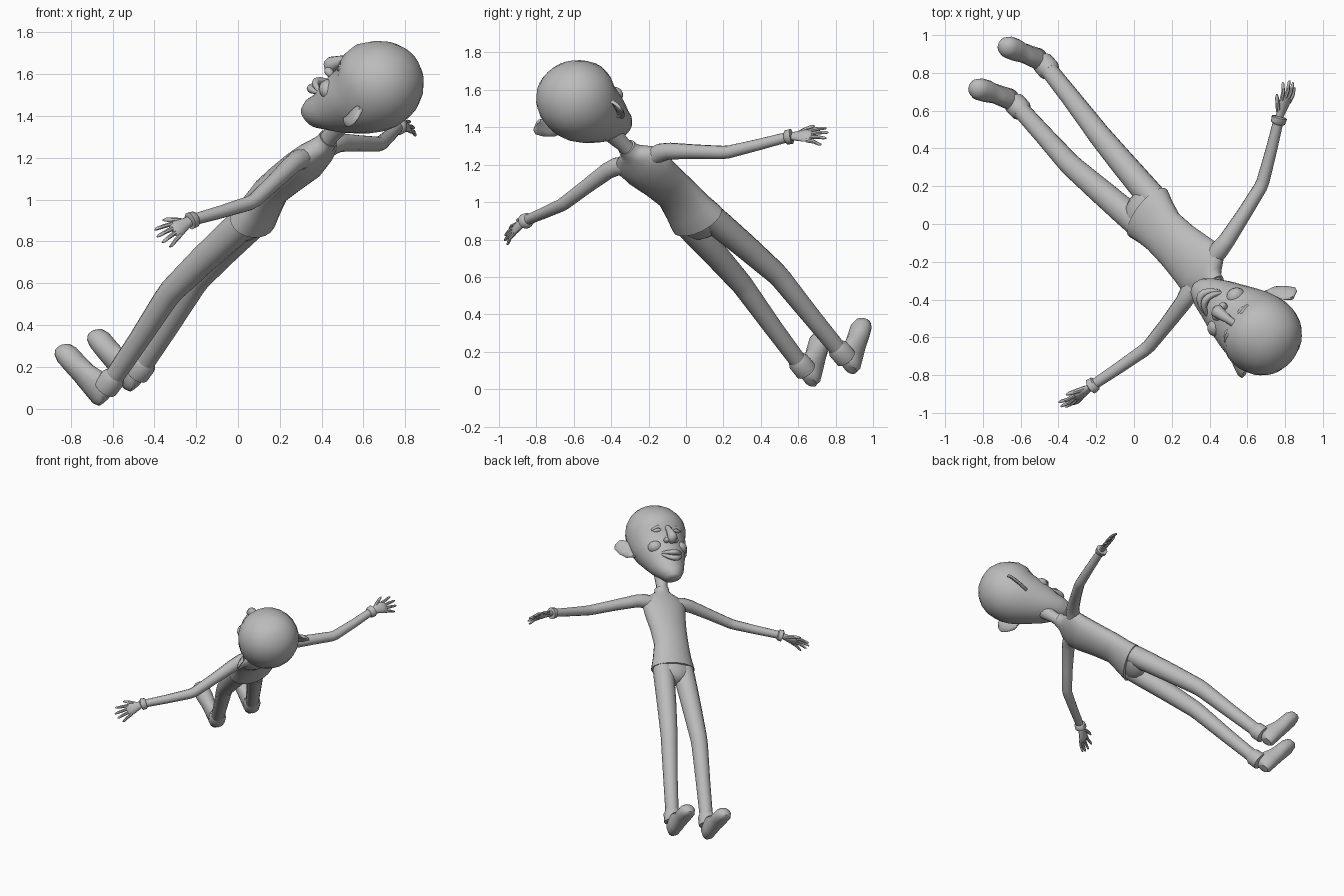
import bpy, bmesh, math
from mathutils import Vector, Matrix

# Figure frame: x = its left, -y = its front, z = its up; tilted as a whole
U = Vector((0.57, -0.584, 0.579)).normalized()
F = Vector((-0.606, 0.178, 0.775))
F = (F - U * F.dot(U)).normalized()
R = F.cross(U)
BODY = Matrix.Translation((0.06, 0.07, 0.90)) @ Matrix((-R, -F, U)).transposed().to_4x4()
# The head leans slightly to one side
HEAD = (BODY @ Matrix.Translation((0.02, 0, 1.0)) @ Matrix.Rotation(-0.06, 4, 'Y')
        @ Matrix.Translation((0, 0, -1.0)))

grey = bpy.data.materials.new("plain_grey")
grey.diffuse_color = (0.5, 0.5, 0.5, 1)


def finish(name, bm, frame):
    bmesh.ops.recalc_face_normals(bm, faces=bm.faces)
    mesh = bpy.data.meshes.new(name)
    bm.to_mesh(mesh)
    bm.free()
    mesh.transform(frame)
    mesh.materials.append(grey)
    ob = bpy.data.objects.new(name, mesh)
    bpy.context.collection.objects.link(ob)
    bpy.ops.object.select_all(action='DESELECT')
    ob.select_set(True)
    bpy.context.view_layer.objects.active = ob
    bpy.ops.object.shade_smooth_by_angle(angle=math.radians(50))
    return ob


def loft(name, stations, n=12, ref=(1, 0, 0), axis=None, frame=BODY, floor=None):
    """Skin elliptical rings: each station is (x, y, z, radius along ref, other radius)."""
    bm = bmesh.new()
    pts = [Vector(s[:3]) for s in stations]
    rings = []
    for i, s in enumerate(stations):
        t = Vector(axis) if axis else pts[min(i + 1, len(pts) - 1)] - pts[max(i - 1, 0)]
        t.normalize()
        a = Vector(ref)
        a = (a - t * a.dot(t)).normalized()
        b = t.cross(a)
        ring = []
        for k in range(n):
            w = 2 * math.pi * k / n
            p = pts[i] + a * s[3] * math.cos(w) + b * s[-1] * math.sin(w)
            if floor is not None:
                p.z = max(p.z, floor)
            ring.append(bm.verts.new(p))
        rings.append(ring)
    for r0, r1 in zip(rings, rings[1:]):
        for k in range(n):
            j = (k + 1) % n
            bm.faces.new((r0[k], r0[j], r1[j], r1[k]))
    bm.faces.new(rings[0])
    bm.faces.new(rings[-1])
    return finish(name, bm, frame)


def blob(name, pos, size, turn=0.0, frame=HEAD):
    bm = bmesh.new()
    bmesh.ops.create_uvsphere(bm, u_segments=14, v_segments=8, radius=1)
    bm.transform(Matrix.Translation(pos) @ Matrix.Rotation(turn, 4, 'Z')
                 @ Matrix.Diagonal((*size, 1)))
    return finish(name, bm, frame)


# Shirt, flared at the hem
loft("shirt", [(0, -c, z, w, d) for z, w, d, c in (
    (0.015, .165, .10, -.005), (.10, .145, .088, .01), (.20, .13, .08, .03),
    (.32, .135, .085, .02), (.45, .152, .088, .005), (.53, .165, .075, .005),
    (.585, .14, .06, .005), (.62, .075, .052, .005), (.635, .056, .05, .005),
    (.665, .052, .048, .01))], 20, axis=(0, 0, 1))

# Trouser seat
loft("trouser_seat", [(0, 0, .06, .13, .075), (0, 0, -.02, .145, .085),
                      (0, 0, -.07, .11, .07), (0, 0, -.10, .04, .04)], 16, axis=(0, 0, 1))

# Neck
loft("neck", [(0, -.005, .62, .045, .045), (.005, -.012, .70, .04, .042),
              (.015, -.02, .86, .06, .06)], 12, axis=(0, 0, 1))

# Head: height, half width, back and front
loft("head", [(0, -(k + f) / 2, z, w, (f - k) / 2) for z, w, k, f in (
    (.675, .035, .10, .185), (.69, .06, .07, .20), (.74, .095, .02, .21),
    (.80, .125, -.04, .20), (.86, .148, -.09, .212), (.92, .172, -.135, .212),
    (.98, .193, -.17, .21), (1.04, .207, -.19, .208), (1.09, .214, -.197, .236),
    (1.15, .212, -.195, .232), (1.21, .192, -.172, .20), (1.26, .157, -.135, .16),
    (1.295, .112, -.09, .113), (1.315, .055, -.035, .06), (1.32, .01, .005, .02))],
    24, axis=(0, 0, 1), frame=HEAD)

# Nose
loft("nose", [(0, -.205, 1.075, .02, .015), (0, -.228, 1.03, .022, .025),
              (0, -.248, .98, .032, .036), (0, -.25, .95, .036, .034),
              (0, -.235, .925, .02, .02)], 10, axis=(0, 0, 1), frame=HEAD)

# Smiling lips around a row of teeth
for name, dip, mid, r in (("upper_lip", .03, .24, .014), ("lower_lip", .075, .235, .016)):
    arc = []
    for i in range(9):
        t = i / 4 - 1
        k = 1 - t * t
        arc.append((.085 * t, -(.165 + (mid - .165) * k), .872 - dip * k,
                    .005 + r * k, .005 + r * k))
    loft(name, arc, 8, ref=(0, 0, 1), frame=HEAD)
blob("teeth", (0, -.185, .828), (.06, .04, .022))
blob("chin", (0, -.165, .715), (.05, .04, .035))

for side, s in (("left", 1), ("right", -1)):
    # Face details and ears
    blob(side + "_nostril", (s * .033, -.222, .95), (.022, .028, .02))
    blob(side + "_cheek", (s * .095, -.145, .93), (.055, .055, .045), -s * .5)
    blob(side + "_eye", (s * .075, -.183, 1.045), (.034, .022, .016), s * .35)
    loft(side + "_eyelid", [(s * .035, -.20, 1.05, .008), (s * .072, -.205, 1.067, .012),
                            (s * .115, -.178, 1.052, .008)], 8, ref=(0, 0, 1), frame=HEAD)
    loft(side + "_ear", [(s * x, y, z, a, .012) for x, y, z, a in (
        (.165, .02, .945, .012), (.205, .045, .96, .03), (.228, .055, 1.0, .046),
        (.243, .06, 1.045, .056), (.245, .06, 1.075, .046), (.24, .06, 1.095, .015))],
        10, ref=(s * .75, .66, 0), axis=(0, 0, 1), frame=HEAD)

    # Sleeve, elbow slightly back
    loft(side + "_sleeve", [(s * x, y, z, r) for x, y, z, r in (
        (.09, -.005, .545, .05), (.15, -.008, .555, .05), (.21, 0, .553, .045),
        (.37, .033, .521, .039), (.53, .064, .486, .036), (.565, .064, .476, .035),
        (.73, .03, .428, .031), (.875, -.004, .385, .028))], 12, ref=(0, 1, 0))
    loft(side + "_cuff", [(s * x, y, z, r) for x, y, z, r in (
        (.865, -.002, .388, .028), (.872, -.003, .386, .039), (.90, -.008, .377, .042),
        (.902, -.008, .376, .026))], 12, ref=(0, 1, 0))

    # Hand: flat palm, four fingers and a thumb
    loft(side + "_palm", [(s * x, -.009, z, a, b) for x, z, a, b in (
        (.89, .38, .022, .018), (.93, .366, .03, .018), (.97, .352, .041, .018),
        (1.0, .341, .04, .014), (1.008, .338, .03, .008))], 10, ref=(0, 1, 0))
    for i, reach in enumerate((1.07, 1.09, 1.085, 1.06)):
        y0, y1 = -.041 + .022 * i, -.062 + .036 * i
        loft(f"{side}_finger_{i + 1}", [
            (s * .985, y0, .347, .011), (s * (.99 + reach) / 2, (y0 + y1) / 2, .332, .0105),
            (s * (reach - .01), y1, .31, .008), (s * reach, y1, .305, .004)],
            7, ref=(0, 1, 0))
    loft(side + "_thumb", [(s * .92, -.02, .365, .014), (s * .955, -.05, .352, .013),
                           (s * .99, -.075, .337, .01), (s * 1.005, -.082, .33, .004)],
         7, ref=(0, 0, 1))

    # Trouser leg with turned-out cuff
    loft(side + "_trouser_leg", [(s * x, y, z, r) for x, y, z, r in (
        (.08, 0, .02, .072), (.083, -.003, -.08, .074), (.098, -.008, -.30, .068),
        (.115, -.008, -.54, .06), (.119, 0, -.60, .058), (.127, .05, -.87, .051),
        (.133, .09, -1.11, .047))], 14)
    loft(side + "_trouser_cuff", [(s * x, y, z, r) for x, y, z, r in (
        (.133, .088, -1.10, .047), (.134, .092, -1.125, .06), (.135, .10, -1.19, .06),
        (.135, .10, -1.195, .045))], 14)

    # Shoe with a flat sole
    loft(side + "_shoe", [(s * x, -f, z, a, b) for x, f, z, a, b in (
        (.135, -.14, -1.245, .03, .04), (.135, -.115, -1.235, .048, .065),
        (.135, -.05, -1.225, .05, .08), (.136, .03, -1.24, .05, .062),
        (.138, .09, -1.245, .06, .055), (.14, .15, -1.248, .06, .053),
        (.14, .185, -1.252, .046, .042), (.14, .203, -1.26, .02, .02))],
        14, axis=(0, -1, 0), floor=-1.292)
